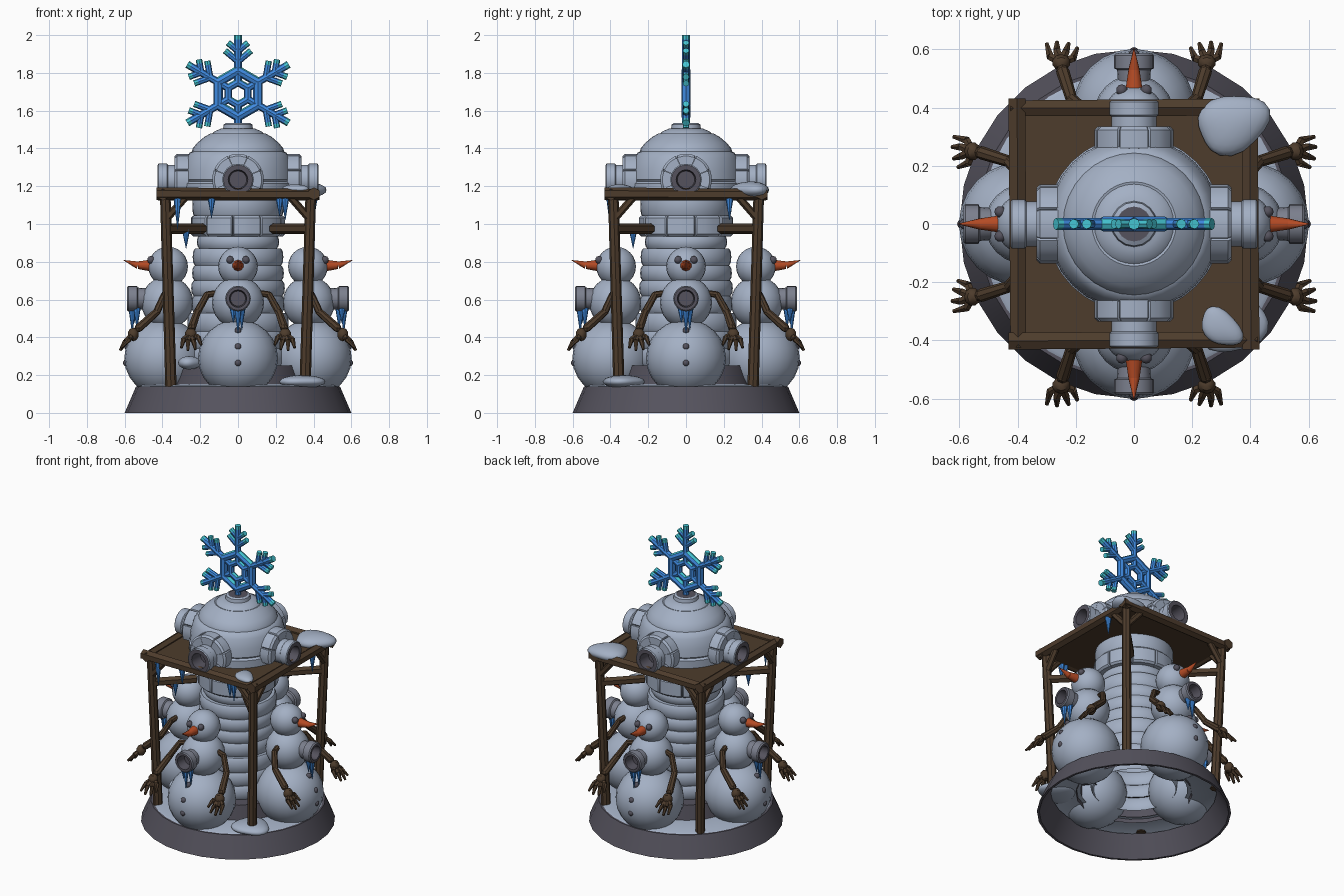
import bpy, bmesh, math, random
from mathutils import Vector, Matrix

if "Cube" in bpy.data.objects:
    bpy.data.objects.remove(bpy.data.objects["Cube"])

random.seed(4)
V = Vector


def material(name, rgb):
    m = bpy.data.materials.new(name)
    m.diffuse_color = (*rgb, 1)
    m.use_nodes = True
    m.node_tree.nodes["Principled BSDF"].inputs["Base Color"].default_value = m.diffuse_color
    return m


SNOW = material("snow", (.37, .435, .555))
STONE = material("dark_stone", (.09, .085, .11))
GREY = material("frosted_stone", (.2, .215, .27))
WOOD = material("brown_wood", (.075, .045, .025))
CARROT = material("carrot_orange", (.46, .07, .018))
ICE = material("ice_blue", (.05, .26, .76))
TEAL = material("ice_teal", (.06, .56, .65))
QUARTERS = [Matrix.Rotation(k * math.pi / 2, 4, 'Z') for k in range(4)]


class Part:
    """Collects shapes into one mesh object."""
    def __init__(self, name, *mats):
        self.name, self.mats, self.bm = name, mats, bmesh.new()

    def lathe(self, profile, M=Matrix(), seg=32, close=False):
        rings = [[self.bm.verts.new(M @ V((r * math.cos(a), r * math.sin(a), z)))
                  for a in (2 * math.pi * i / seg for i in range(seg))] for r, z in profile]
        pairs = list(zip(rings, rings[1:])) + ([(rings[-1], rings[0])] if close else [])
        for a, b in pairs:
            for i in range(seg):
                j = (i + 1) % seg
                self.bm.faces.new((a[i], a[j], b[j], b[i]))

    def tube(self, a, b, r0, r1=None, seg=8, M=Matrix(), mat=0):
        a, b = V(a), V(b)
        d = b - a
        T = M @ Matrix.Translation((a + b) / 2) @ d.to_track_quat('Z', 'Y').to_matrix().to_4x4()
        new = bmesh.ops.create_cone(self.bm, cap_ends=True, segments=seg, radius1=r0,
                                    radius2=r0 if r1 is None else r1, depth=d.length, matrix=T)["verts"]
        for f in {f for v in new for f in v.link_faces}:
            f.material_index = mat

    def ball(self, c, r, M=Matrix(), seg=24):
        s = r if isinstance(r, tuple) else (r, r, r)
        bmesh.ops.create_uvsphere(self.bm, u_segments=seg, v_segments=seg // 2, radius=1,
                                  matrix=M @ Matrix.Translation(c) @ Matrix.Diagonal((*s, 1)))

    def box(self, c, size, M=Matrix()):
        bmesh.ops.create_cube(self.bm, size=1, matrix=M @ Matrix.Translation(c) @ Matrix.Diagonal((*size, 1)))

    def blocks(self, r0, r1, z0, z1, start, end, n, M=Matrix()):
        """Arc of bevelled blocks around local z."""
        step = (end - start) / n
        for k in range(n):
            prof = [(r0, z0), (r1 - .012, z0), (r1, z0 + .012), (r1, z1 - .012), (r1 - .012, z1), (r0, z1)]
            slices = []
            for i, f in enumerate((.01, .05, .35, .65, .95, .99)):
                a = start + step * (k + f)
                inset = .006 if i in (0, 5) else 0
                slices.append([self.bm.verts.new(M @ V(((r - inset) * math.cos(a), (r - inset) * math.sin(a), z)))
                               for r, z in prof])
            for a, b in zip(slices, slices[1:]):
                for i in range(6):
                    self.bm.faces.new((a[i], a[(i + 1) % 6], b[(i + 1) % 6], b[i]))
            self.bm.faces.new(slices[0])
            self.bm.faces.new(slices[-1])

    def done(self, rule=None):
        bm = self.bm
        bmesh.ops.remove_doubles(bm, verts=bm.verts, dist=1e-5)
        bmesh.ops.recalc_face_normals(bm, faces=bm.faces)
        for f in bm.faces:
            f.smooth = True
            if rule and rule(f):
                f.material_index = 1
        for e in bm.edges:
            e.smooth = e.calc_face_angle(0) < .65
        me = bpy.data.meshes.new(self.name)
        bm.to_mesh(me)
        bm.free()
        for m in self.mats:
            me.materials.append(m)
        bpy.context.collection.objects.link(bpy.data.objects.new(self.name, me))


# Hollow stone base, ring of snow on it, inner pedestal (all open underneath)
p = Part("base_ring", STONE)
p.lathe([(.6, 0), (.54, .14), (.51, .14), (.585, 0)], seg=28, close=True)
p.done()
p = Part("snow_floor", SNOW)
p.lathe([(.53, .138), (.515, .147), (.33, .155)])
p.done()
p = Part("tower_pedestal", STONE)
p.lathe([(.36, .13), (.34, .25), (.25, .25)], seg=20)
p.done()

# Tower of bulging snow courses
p = Part("tower", SNOW)
prof = []
bands = [(.16, .25, .27), (.25, .34, .27), (.34, .43, .268), (.43, .53, .268), (.53, .62, .246), (.62, .7, .248),
         (.7, .78, .243), (.78, .87, .24), (.87, .94, .218), (.94, 1.04, .225), (1.04, 1.17, .242)]
for z0, z1, r in bands:
    prof += [(r - .012, z0), (r - .003, z0 + .015), (r, (z0 + z1) / 2), (r - .003, z1 - .015), (r - .012, z1)]
p.lathe(prof)
p.blocks(.2, .25, .935, 1.045, .2, .2 + 2 * math.pi, 10)
p.done()

# Domed top in overlapping layers
p = Part("dome", SNOW)
p.lathe([(.28, 1.14), (.303, 1.16), (.303, 1.215), (.29, 1.225), (.298, 1.235), (.292, 1.29), (.275, 1.35),
         (.256, 1.378), (.244, 1.384), (.24, 1.4), (.215, 1.43), (.18, 1.46), (.145, 1.48), (.137, 1.478),
         (.125, 1.49), (.09, 1.505), (0, 1.51)])
p.lathe([(.08, 1.5), (.075, 1.528), (.06, 1.536), (.06, 1.53)], seg=16)
p.done()
p = Part("snowflake_socket", STONE)
p.lathe([(.06, 1.532), (0, 1.532)], seg=16)
p.done()

# Cannons: four on the dome, four in the snowmen's bellies
barrel, muzzle, collar = Part("dome_cannons", SNOW), Part("cannon_muzzles", STONE), Part("cannon_collars", SNOW)
belly, bore = Part("belly_cannons", GREY), Part("belly_cannon_bores", STONE)
for Q in QUARTERS:
    out = Q @ Matrix.Translation((0, 0, 1.235)) @ Matrix.Rotation(math.pi / 2, 4, 'X')
    barrel.lathe([(.078, .2), (.078, .37), (.084, .375), (.084, .42), (.078, .425)], out, 16)
    muzzle.lathe([(.078, .425), (.052, .425), (.046, .34), (0, .34)], out, 16)
    collar.blocks(.07, .137, .25, .335, -.4, math.pi + .4, 5, out)
    out = Q @ Matrix.Translation((0, 0, .605)) @ Matrix.Rotation(math.pi / 2, 4, 'X')
    belly.lathe([(.05, .42), (.058, .53), (.068, .535), (.068, .58), (.062, .587)], out, 16)
    bore.lathe([(.062, .587), (.046, .587), (.04, .52), (0, .52)], out, 16)
for p in (barrel, muzzle, collar, belly, bore):
    p.done()

# Snowmen
body, coal, nose, arms = (Part("snowmen_bodies", SNOW), Part("coal_eyes_and_buttons", STONE),
                          Part("carrot_noses", CARROT), Part("twig_arms", WOOD))
ice = Part("icicles", ICE)
for Q in QUARTERS:
    body.ball((0, -.39, .29), (.212, .212, .205), Q)
    body.ball((0, -.375, .585), .138, Q)
    body.ball((0, -.37, .775), .105, Q)
    for s in (-1, 1):
        coal.ball((s * .042, -.46, .81), .021, Q, 10)
    for y, z in ((-.535, .435), (-.583, .35), (-.59, .265)):
        coal.ball((0, y, z), .019, Q, 10)
    nose.tube((0, -.455, .78), (0, -.53, .782), .032, .02, 10, Q)
    nose.tube((0, -.53, .782), (0, -.605, .808), .02, .001, 10, Q)
    for s in (-1, 1):
        pts = [(s * .11, -.38, .635), (s * .165, -.39, .625), (s * .215, -.43, .535), (s * .245, -.525, .45)]
        for (a, b, r0, r1) in zip(pts, pts[1:], (.016, .018, .02), (.018, .02, .023)):
            arms.tube(a, b, r0, r1, 8, Q)
            arms.ball(b, r1, Q, 8)
        palm = (s * .25, -.555, .415)
        arms.ball(palm, (.033, .03, .036), Q, 10)
        for mx, my, mz, tx, ty, tz in ((.21, -.57, .40, .195, -.605, .36), (.235, -.59, .38, .225, -.62, .335),
                                       (.265, -.595, .38, .265, -.625, .33), (.288, -.575, .39, .3, -.62, .345)):
            arms.tube(palm, (s * mx, my, mz), .016, .014, 6, Q)
            arms.tube((s * mx, my, mz), (s * tx, ty, tz), .014, .007, 6, Q)
    # icicles below the belly cannon
    for x, y, l in ((0, -.56, .125), (-.025, -.55, .07), (.02, -.535, .105)):
        ice.tube((x, y, .555), (x, y, .545 - l), .02, .001, 8, Q)
for p in (body, coal, nose, arms):
    p.done()

# Icicles hanging from the timber frame
for x, y, z, l in ((-.32, -.4, 1.14, .17), (-.14, -.4, 1.14, .11), (.22, -.4, 1.14, .1), (.25, -.4, 1.14, .12),
                   (-.275, -.28, .97, .1), (.4, .23, 1.14, .12)):
    ice.tube((x, y, z), (x, y, z - l), .022, .001, 8)
ice.done()

# Timber frame: roof deck, edge beams, posts, ties and braces
p = Part("roof_deck", WOOD)
p.box((0, 0, 1.15), (.8, .8, .03))
p.done()
p = Part("timber_frame", WOOD)
for Q in QUARTERS:
    p.tube((-.432, -.402, 1.16), (.425, -.398, 1.155), .034, .031, 6, Q)
    p.tube((-.355, -.355, .14), (-.385, -.385, 1.15), .03, .028, 8, Q)
    p.tube((-.38, -.38, .975), (-.185, -.185, .975), .028, None, 6, Q)
    p.tube((-.385, -.385, 1.02), (-.28, -.395, 1.14), .02, None, 6, Q)
    p.tube((-.385, -.385, 1.02), (-.395, -.28, 1.14), .02, None, 6, Q)
p.done()

# Snow heaps on roof and floor
p = Part("snow_heaps", SNOW)
for c, s, turn in (((.34, .345, 1.18), (.125, .1, .045), .35), ((.3, -.355, 1.185), (.08, .055, .025), -.7),
                   ((.335, -.335, .165), (.12, .11, .035), 0), ((-.26, -.27, .265), (.06, .06, .035), 0)):
    M = Matrix.Translation(c) @ Matrix.Rotation(turn, 4, 'Z') @ Matrix.Diagonal((*s, 1))
    new = bmesh.ops.create_icosphere(p.bm, subdivisions=3, radius=1)["verts"]
    ph = random.random() * 6
    for v in new:
        k = 1 + .09 * math.sin(3 * math.atan2(v.co.y, v.co.x) + ph) * (1 - v.co.z ** 2)
        v.co = M @ (v.co * k)
p.done()

# Snowflake finial: six branched arms with teal tips and two hexagon rings
C = V((0, 0, 1.69))


def spoke(r, deg):
    return V((r * math.cos(math.radians(deg)), 0, r * math.sin(math.radians(deg))))


p = Part("snowflake", ICE, TEAL)


def bar(a, b, r):
    m = b + (a - b).normalized() * .022
    p.tube(a, m, r)
    p.tube(m, b, r, mat=1)


for k in range(6):
    a = 30 + 60 * k
    bar(C + spoke(.06, a), C + spoke(.31, a), .02)
    for ring, r in ((.122, .025), (.06, .02)):
        p.tube(C + spoke(ring, a), C + spoke(ring, a + 60), r)
    for at, length in ((.17, .09), (.225, .07)):
        for s in (-50, 50):
            start = C + spoke(at, a)
            bar(start, start + spoke(length, a + s), .017)
p.done(lambda f: f.normal.z > .6 and abs(f.calc_center_median().x) < .11)
